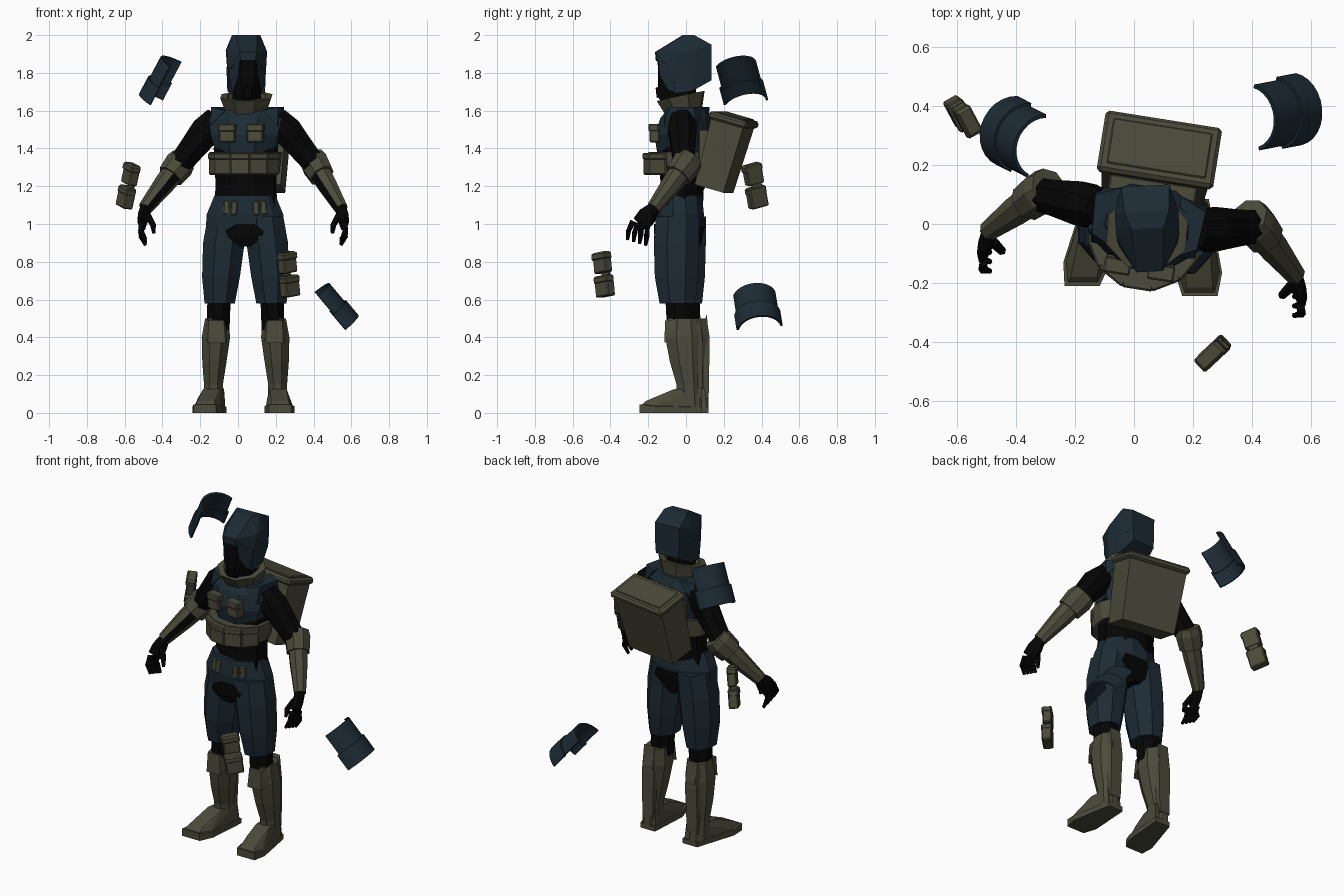
import bpy, bmesh, math
from mathutils import Matrix, Vector

default_cube = bpy.data.objects.get("Cube")
if default_cube:
    bpy.data.objects.remove(default_cube)


def make_material(name, colour):
    material = bpy.data.materials.new(name)
    material.use_nodes = True
    material.diffuse_color = (*colour, 1)
    shader = material.node_tree.nodes["Principled BSDF"]
    shader.inputs["Base Color"].default_value = (*colour, 1)
    shader.inputs["Roughness"].default_value = 0.8
    return material


BLACK = make_material("black cloth", (0.0015, 0.0015, 0.0015))
NAVY = make_material("navy armour", (0.012, 0.024, 0.035))
KHAKI = make_material("khaki gear", (0.07, 0.07, 0.043))
IDENTITY = Matrix.Identity(4)


def finish(name, bm, material, place=IDENTITY):
    """Turn a bmesh into a named object."""
    bmesh.ops.recalc_face_normals(bm, faces=bm.faces)
    bm.transform(place)
    if place.determinant() < 0:
        bmesh.ops.reverse_faces(bm, faces=bm.faces)
    mesh = bpy.data.meshes.new(name)
    bm.to_mesh(mesh)
    bm.free()
    mesh.materials.append(material)
    obj = bpy.data.objects.new(name, mesh)
    bpy.context.collection.objects.link(obj)
    return obj


def loft(name, rings, material, place=IDENTITY, sides=8, along=False, closed=False):
    """Skin rings of (x, y, z, radius x, radius y), level or square to their path."""
    bm = bmesh.new()
    loops = []
    centres = [Vector(ring[:3]) for ring in rings]
    for i, ring in enumerate(rings):
        turn = Matrix.Identity(3)
        if along:
            ahead = centres[min(i + 1, len(rings) - 1)] - centres[max(i - 1, 0)]
            turn = ahead.to_track_quat("Z", "Y").to_matrix()
        loop = []
        for k in range(sides):
            angle = math.tau * (k + 0.5) / sides
            fit = math.cos(math.pi / sides)
            offset = Vector((ring[3] * math.cos(angle), ring[4] * math.sin(angle), 0)) / fit
            loop.append(bm.verts.new(centres[i] + turn @ offset))
        loops.append(loop)
    pairs = list(zip(loops, loops[1:]))
    if closed:
        pairs.append((loops[-1], loops[0]))
    for low, high in pairs:
        for k in range(sides):
            n = (k + 1) % sides
            bm.faces.new((low[k], low[n], high[n], high[k]))
    if not closed:
        bm.faces.new(loops[0])
        bm.faces.new(loops[-1])
    return finish(name, bm, material, place)


def hull(name, points, material, place=IDENTITY, mirror=True):
    """Faceted solid around a few points, mirrored in x."""
    bm = bmesh.new()
    for x, y, z in points:
        for side in ((1, -1) if mirror else (1,)):
            bm.verts.new((side * x, y, z))
    result = bmesh.ops.convex_hull(bm, input=bm.verts)
    spare = [v for v in result["geom_interior"] if isinstance(v, bmesh.types.BMVert)]
    bmesh.ops.delete(bm, geom=spare, context="VERTS")
    bmesh.ops.dissolve_limit(bm, angle_limit=0.02, verts=bm.verts, edges=bm.edges)
    return finish(name, bm, material, place)


def box(name, centre, size, material, place=IDENTITY, bevel=0.006):
    bm = bmesh.new()
    bmesh.ops.create_cube(bm, size=1)
    bm.transform(Matrix.Translation(centre) @ Matrix.Diagonal((*size, 1)))
    bmesh.ops.bevel(bm, geom=bm.edges, offset=bevel, segments=1, affect="EDGES")
    return finish(name, bm, material, place)


def pose(x, y, z, tilt=0, lean=0, yaw=0):
    """Placement with turns about x, y and z in degrees."""
    turn = Matrix.Rotation(math.radians(yaw), 4, "Z")
    turn = turn @ Matrix.Rotation(math.radians(lean), 4, "Y")
    return Matrix.Translation((x, y, z)) @ turn @ Matrix.Rotation(math.radians(tilt), 4, "X")


# Torso and vest, twisted towards the right
TORSO = pose(0.045, 0, 0, yaw=-9)
loft("torso", [(0, -.03, 1.08, .165, .11), (0, -.02, 1.2, .155, .105),
               (0, -.02, 1.4, .165, .12), (0, 0, 1.6, .13, .09)], BLACK, TORSO)
loft("vest", [(0, -.015, 1.38, .155, .13), (0, -.015, 1.47, .18, .142),
              (0, 0, 1.56, .195, .125), (0, .01, 1.62, .14, .09)], NAVY, TORSO)
for side in (-1, 1):
    hull("shoulder_strap", [(side * .1, -.1, 1.6), (side * .1, .11, 1.62), (side * .18, -.09, 1.52),
                            (side * .19, .09, 1.52), (side * .18, -.06, 1.62),
                            (side * .19, .07, 1.62)], NAVY, TORSO, mirror=False)
    box("chest_pouch", (side * .075 - .003, -.15, 1.48), (.085, .055, .095), KHAKI, TORSO)
    box("chest_pouch_flap", (side * .075 - .003, -.156, 1.51), (.092, .055, .04), KHAKI, TORSO)

# Belly belt with a row of pouches
loft("belly_belt", [(0, -.03, 1.27, .175, .155), (0, -.03, 1.38, .188, .162)], KHAKI, TORSO, sides=12)
for step in range(-2, 3):
    across = TORSO @ pose(0, -.03, 1.318, yaw=step * 30)
    box("belt_pouch", (0, -.168, 0), (.104, .045, .115), KHAKI, across)
    box("belt_pouch_flap", (0, -.171, .04), (.106, .047, .035), KHAKI, across)

# Backpack
PACK = pose(.078, .2, 1.37, tilt=-16, yaw=-9)
hull("backpack_body", [(.17, -.08, -.19), (.17, .08, -.19), (.185, -.09, .17), (.185, .09, .17)], KHAKI, PACK)
box("backpack_lid", (0, 0, .188), (.4, .215, .04), KHAKI, PACK, .012)
box("backpack_lid_panel", (0, 0, .209), (.34, .16, .01), KHAKI, PACK, .004)
box("backpack_mount", (0, .12, 1.4), (.3, .06, .2), KHAKI, TORSO)

# Neck, collar, head and helmet
HEAD = pose(.045, 0, 0, yaw=3)
loft("neck", [(0, -.01, 1.56, .08, .08), (0, -.03, 1.76, .07, .075)], BLACK, HEAD)
loft("collar", [(0, 0, -.045, .105, .095), (0, 0, .04, .135, .125), (0, 0, .04, .1, .095),
                (0, 0, -.045, .085, .078)], KHAKI, pose(.045, -.02, 1.638, tilt=12, yaw=-5), closed=True)
hull("face", [(.04, -.148, 1.86), (.03, -.145, 1.67), (.028, -.12, 1.63), (.07, -.06, 1.66),
              (.08, -.09, 1.84), (.06, .04, 1.7), (.07, .05, 1.85)], BLACK, HEAD)
hull("face_filter", [(.02, -.16, 1.72), (.016, -.155, 1.67), (.035, -.12, 1.74), (.03, -.12, 1.66)], BLACK, HEAD)
hull("helmet_crown", [(.045, -.162, 1.91), (.038, -.158, 1.865), (.1, -.07, 1.82), (.107, -.04, 1.91),
                      (.108, .04, 1.92), (.1, .05, 1.82), (.055, -.015, 2), (.075, .04, 2),
                      (.082, .13, 1.95), (.08, .13, 1.82)], NAVY, HEAD)
hull("helmet_guard", [(.1, -.07, 1.83), (.092, -.065, 1.69), (.1, .03, 1.705), (.105, .03, 1.83),
                      (.08, .13, 1.83), (.075, .13, 1.76)], NAVY, HEAD)
for side in (-1, 1):
    hull("cheek_guard", [(side * .048, -.148, 1.86), (side * .09, -.06, 1.85), (side * .05, -.143, 1.79),
                         (side * .072, -.1, 1.71), (side * .085, -.05, 1.69),
                         (side * .1, -.06, 1.8)], NAVY, HEAD, mirror=False)

# Hips and crotch
HIPS = pose(.037, 0, 0)
loft("hips", [(0, -.035, .96, .208, .12), (0, -.035, 1.05, .203, .13),
              (0, -.035, 1.15, .162, .12)], NAVY, HIPS, sides=12)
hull("crotch", [(.04, -.17, 1), (.1, -.169, .96), (.09, -.167, .93), (.03, -.15, .88), (.02, .08, .89),
                (.11, .1, .99), (.1, .1, 1.03), (.03, .1, 1.01)], BLACK, HIPS)
for side in (-1, 1):
    for gap in (0, .04):
        box("hip_pouch", (side * (.115 + gap), -.15 + gap / 2, 1.08), (.034, .04, .075), KHAKI,
            HIPS @ pose(0, 0, 0, lean=side * -3))

# Legs and boots
for name, side, shift, splay in (("left", 1, -.015, .06), ("right", -1, .02, .2)):
    leg = pose(.04, shift, 0) @ Matrix.Diagonal((side, 1, 1, 1))
    loft(name + "_thigh", [(.137, -.03, .58, .08, .095), (.13, -.035, .72, .1, .115),
                           (.115, -.035, .9, .11, .12), (.1, -.03, 1.04, .1, .115)], NAVY, leg)
    loft(name + "_knee", [(.145, -.015, .44, .06, .07), (.14, -.02, .62, .062, .075)], BLACK, leg)
    loft(name + "_boot_shaft", [(.17, .035, .03, .05, .065), (.17, .03, .15, .05, .065),
                                (.165, .015, .27, .064, .085), (.157, .005, .4, .075, .1),
                                (.152, .005, .5, .062, .085)], KHAKI, leg)
    hull(name + "_boot_cuff", [(.105, -.1, .37), (.2, -.1, .37), (.115, -.095, .49), (.195, -.095, .49),
                               (.11, -.03, .495), (.205, -.03, .495), (.09, -.03, .42), (.227, -.03, .42)],
         KHAKI, leg, mirror=False)
    hull(name + "_boot_calf_plate", [(.13, .1, .08), (.2, .1, .08), (.12, .105, .36), (.2, .105, .36),
                                     (.125, .09, .52), (.195, .09, .52), (.11, .05, .4), (.215, .05, .4),
                                     (.14, .05, .06), (.2, .05, .06)], KHAKI, leg, mirror=False)
    foot = leg @ Matrix.Translation((.17, 0, 0))
    foot = foot @ Matrix(((1, -splay, 0, 0), (0, 1, 0, 0), (0, 0, 1, 0), (0, 0, 0, 1)))
    hull(name + "_boot_sole", [(.05, .1, 0), (.08, -.15, 0), (.06, -.23, 0), (.05, .1, .03),
                               (.08, -.15, .035), (.06, -.23, .045)], KHAKI, foot)
    hull(name + "_boot_foot", [(.045, .09, .03), (.072, -.15, .035), (.052, -.222, .04), (.045, -.2, .062),
                               (.055, -.13, .08), (.045, -.05, .125), (.04, .08, .13)], KHAKI, foot)

# Arms, gauntlets and hands
ARMS = (("left", 1, (.23, -.02, 1.53), (.418, -.01, 1.3), (.545, -.17, 1.085)),
        ("right", -1, (-.14, .06, 1.53), (-.325, .1, 1.295), (-.49, -.02, 1.085)))
for name, side, *joints in ARMS:
    shoulder, elbow, wrist = map(Vector, joints)
    fore = wrist - elbow
    upper = elbow - shoulder
    loft(name + "_upper_arm", [(*(shoulder - upper * .15), .06, .06), (*(shoulder + upper * .15), .075, .078),
                               (*(shoulder + upper * .6), .062, .066), (*elbow, .055, .058)], BLACK, along=True)
    loft(name + "_elbow_guard", [(*(elbow - fore * .22), .062, .068), (*(elbow - fore * .08), .07, .076),
                                 (*(elbow + fore * .2), .063, .068)], KHAKI, along=True)
    gauntlet = loft(name + "_gauntlet", [(*elbow, .055, .057), (*(elbow + fore * .4), .05, .052),
                                         (*(elbow + fore * 1.02), .033, .036)], KHAKI, along=True)
    # Dark strip along the inner forearm
    gauntlet.data.materials.append(BLACK)
    inner = Vector((0, -.85, -.5))
    strips = sorted(gauntlet.data.polygons[:-2], key=lambda face: face.normal.dot(inner))
    for face in strips[-2:]:
        face.material_index = 1
    knuckle = wrist + Vector((side * .02, -.07, -.085))
    loft(name + "_palm", [(*wrist, .026, .032), (*wrist.lerp(knuckle, .5), .026, .05),
                          (*knuckle, .02, .048)], BLACK, along=True)
    for finger in range(4):
        root = knuckle + Vector((0, finger * .025 - .04, -.01 * finger + .015))
        bend = root + Vector((side * .004, -.024 + finger * .007, -.05))
        tip = bend + Vector((-side * .025, -.006, -.047))
        loft(name + "_finger", [(*root, .014, .014), (*bend, .013, .013), (*tip, .008, .008)],
             BLACK, sides=6, along=True)
    thumb = wrist + Vector((-side * .01, -.04, -.04))
    loft(name + "_thumb", [(*thumb, .018, .018), (*(thumb + Vector((-side * .03, -.03, -.05))), .014, .014),
                           (*(thumb + Vector((-side * .035, -.035, -.095))), .008, .008)],
         BLACK, sides=6, along=True)


# Loose curved shoulder plates: a long arc over a wide short one
def arc_plate(name, radius, spread, low, high, place):
    bm = bmesh.new()
    rows = []
    for k in range(13):
        angle = math.radians(spread * (k / 6 - 1))
        rows.append([bm.verts.new((r * math.cos(angle) - .068, r * math.sin(angle), z))
                     for r, z in ((radius, low), (radius, high), (radius - .012, high), (radius - .012, low))])
    for a, b in zip(rows, rows[1:]):
        for k in range(4):
            bm.faces.new((a[k], b[k], b[k - 3], a[k - 3]))
    bm.faces.new(rows[0])
    bm.faces.new(rows[-1])
    obj = finish(name, bm, NAVY, place)
    bpy.context.view_layer.objects.active = obj
    obj.select_set(True)
    bpy.ops.object.shade_smooth_by_angle(angle=math.radians(35))
    obj.select_set(False)


for spot in (pose(-.418, .3, 1.765, tilt=-7, lean=-30, yaw=167), pose(.522, .376, .567, tilt=7, lean=-40)):
    arc_plate("shoulder_plate_upper", .116, 76, -.03, .118, spot)
    arc_plate("shoulder_plate_lower", .125, 80, -.115, -.01, spot)

# Loose double pouches
for spot in (pose(-.58, .365, 1.205, tilt=-6, lean=14, yaw=-62), pose(.267, -.437, .735, lean=-8, yaw=43)):
    box("loose_pouch_upper", (0, 0, .062), (.095, .052, .11), KHAKI, spot)
    box("loose_pouch_lower", (0, 0, -.064), (.1, .056, .112), KHAKI, spot)
    for level in (.095, -.03):
        box("loose_pouch_flap", (0, -.003, level), (.104, .058, .035), KHAKI, spot)
    box("loose_pouch_strap", (0, .018, 0), (.06, .012, .2), KHAKI, spot, .002)
